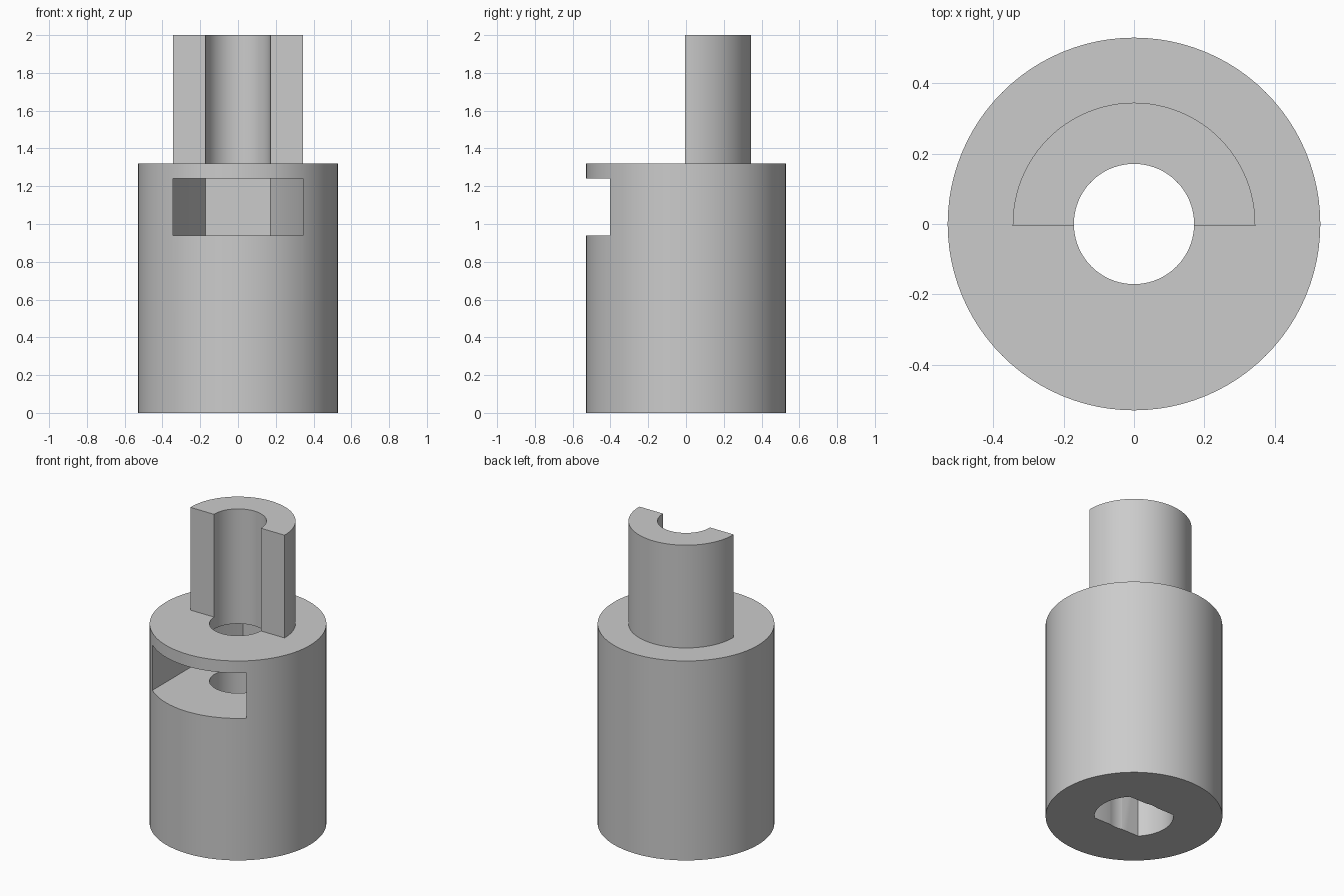
import bpy, bmesh
from math import sin, cos, pi, asin, radians

cube = bpy.data.objects.get("Cube")
if cube:
    bpy.data.objects.remove(cube, do_unlink=True)

BODY_R, STEM_R, BORE_R, SHAFT_R = 0.53, 0.345, 0.171, 0.237
BODY_TOP, STEM_TOP = 1.32, 2.0
SLOT_Z = (0.94, 1.24)
SHAFT_DEPTH = 0.6
FLAT_Y = 0.165
CUT_Y = -0.006

grey = bpy.data.materials.new("plain grey")
grey.use_nodes = True
colour = (0.6, 0.6, 0.6, 1)
grey.diffuse_color = colour
grey.node_tree.nodes["Principled BSDF"].inputs["Base Color"].default_value = colour


def arc(r, a0, a1, n):
    return [(r * cos(a0 + (a1 - a0) * i / n), r * sin(a0 + (a1 - a0) * i / n))
            for i in range(n + 1)]


def circle(r, n=96):
    return arc(r, 0, 2 * pi, n)[:-1]


def prism(name, outline, z0, z1):
    """Extrude a counter-clockwise outline from z0 to z1."""
    bm = bmesh.new()
    face = bm.faces.new([bm.verts.new((x, y, z0)) for x, y in outline])
    new = bmesh.ops.extrude_face_region(bm, geom=[face])["geom"]
    top = [v for v in new if isinstance(v, bmesh.types.BMVert)]
    bmesh.ops.translate(bm, verts=top, vec=(0, 0, z1 - z0))
    bmesh.ops.recalc_face_normals(bm, faces=bm.faces)
    mesh = bpy.data.meshes.new(name)
    bm.to_mesh(mesh)
    bm.free()
    mesh.materials.append(grey)
    obj = bpy.data.objects.new(name, mesh)
    bpy.context.collection.objects.link(obj)
    return obj


def activate(obj):
    bpy.ops.object.select_all(action="DESELECT")
    obj.select_set(True)
    bpy.context.view_layer.objects.active = obj


def cut(obj, cutter):
    mod = obj.modifiers.new("cut", "BOOLEAN")
    mod.operation, mod.solver, mod.object = "DIFFERENCE", "EXACT", cutter
    activate(obj)
    bpy.ops.object.modifier_apply(modifier=mod.name)
    bpy.data.objects.remove(cutter, do_unlink=True)


# Round body with a through bore
body = prism("body", circle(BODY_R), 0, BODY_TOP)
cut(body, prism("bore_cutter", circle(BORE_R), -0.1, BODY_TOP + 0.1))

# Shaft socket with two flats in the underside
a = asin(FLAT_Y / SHAFT_R)
socket = arc(SHAFT_R, -a, a, 24) + arc(SHAFT_R, pi - a, pi + a, 24)
cut(body, prism("socket_cutter", socket, -0.1, SHAFT_DEPTH))

# Nut slot: half a hexagon opening straight to the front
hexagon = arc(STEM_R, 0, pi, 3)
slot = [(-STEM_R, -1), (STEM_R, -1)] + hexagon
cut(body, prism("slot_cutter", slot, *SLOT_Z))

# Half-tube stem on top
b_out, b_in = asin(CUT_Y / STEM_R), asin(CUT_Y / BORE_R)
half_ring = arc(STEM_R, b_out, pi - b_out, 48) + arc(BORE_R, pi - b_in, b_in, 48)
stem = prism("half_stem", half_ring, BODY_TOP, STEM_TOP)

for obj in (body, stem):
    activate(obj)
    bpy.ops.object.shade_smooth_by_angle(angle=radians(30))
